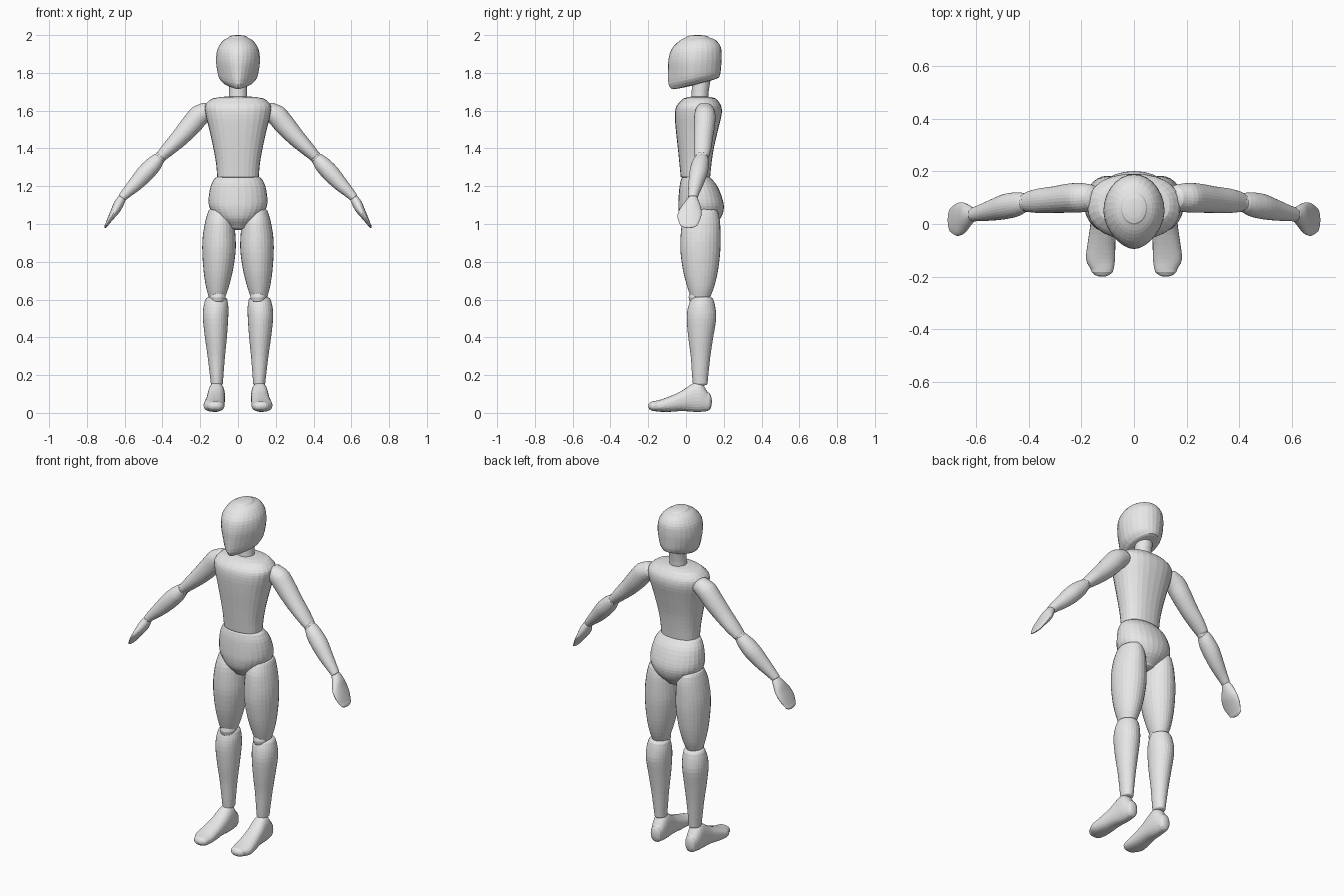
import bpy, bmesh, math
from mathutils import Vector

SEG = 28    # sides around each part
SUB = 3     # steps between profile rings

gray = bpy.data.materials.new("light_gray")
gray.diffuse_color = (0.8, 0.8, 0.8, 1)

X, Y, Z = Vector((1, 0, 0)), Vector((0, 1, 0)), Vector((0, 0, 1))


def spline(a, b, c, d, t):
    return 0.5 * (2 * b + (c - a) * t + (2 * a - 5 * b + 4 * c - d) * t * t
                  + (3 * b - a - 3 * c + d) * t ** 3)


def loft(name, rings, u=X, v=Y, caps=(0.01, 0.01), power=2.0, mirror=False):
    """Skin rings (x, y, z, radius u, radius v, slope, front narrowing) with domed ends."""
    rings = [list(r) + [0.0] * (7 - len(r)) for r in rings]
    w = u.cross(v).normalized()
    if (Vector(rings[-1][:3]) - Vector(rings[0][:3])).dot(w) < 0:
        w = -w
    path = []
    n = len(rings)
    for i in range(n - 1):
        q = [rings[max(0, min(n - 1, i + k))] for k in (-1, 0, 1, 2)]
        for s in range(SUB):
            path.append([spline(*col, s / SUB) for col in zip(*q)])
    path.append(rings[-1])

    def dome(r, height, sign):
        out = []
        for a in (25, 50, 70, 84):
            c, s = math.cos(math.radians(a)), math.sin(math.radians(a))
            p = Vector(r[:3]) + w * (sign * height * s)
            out.append([*p, r[3] * c, r[4] * c, r[5], r[6]])
        return out

    path = dome(path[0], caps[0], -1)[::-1] + path + dome(path[-1], caps[1], 1)
    bm = bmesh.new()
    loops = []
    for x, y, z, ru, rv, slope, egg in path:
        loop = []
        for k in range(SEG):
            a = 2 * math.pi * k / SEG
            c, s = math.cos(a), math.sin(a)
            pu = math.copysign(abs(c) ** (2 / power), c) * ru
            pv = math.copysign(abs(s) ** (2 / power), s) * rv
            pu *= 1 - egg * max(0, -s) ** 1.5
            loop.append(bm.verts.new(Vector((x, y, z)) + u * pu + v * pv + w * (slope * pv)))
        loops.append(loop)
    for l0, l1 in zip(loops, loops[1:]):
        for k in range(SEG):
            j = (k + 1) % SEG
            bm.faces.new((l0[k], l0[j], l1[j], l1[k]))
    bm.faces.new(loops[0][::-1])
    bm.faces.new(loops[-1])
    bmesh.ops.recalc_face_normals(bm, faces=bm.faces)
    me = bpy.data.meshes.new(name)
    bm.to_mesh(me)
    bm.free()
    me.materials.append(gray)
    ob = bpy.data.objects.new(name, me)
    bpy.context.collection.objects.link(ob)
    if mirror:
        ob.modifiers.new("mirror", 'MIRROR').use_mirror_merge = False
    return ob


def ball(name, centre, radii):
    """Joint ball, mirrored to both sides."""
    x, y, z = centre
    rx, ry, rz = radii
    loft(name, [(x, y, z - rz * 0.05, rx, ry), (x, y, z + rz * 0.05, rx, ry)],
         caps=(rz * 0.95, rz * 0.95), mirror=True)


# Head, with sloping jaw and narrow chin
loft("head", [(0, .05, 1.745, .075, .125, .25, .6), (0, .045, 1.772, .1, .138, .22, .5),
              (0, .046, 1.83, .113, .141, .12, .3), (0, .048, 1.88, .116, .141, .07, .15),
              (0, .053, 1.93, .107, .131, .05, .05), (0, .06, 1.97, .08, .098, .03, 0),
              (0, .06, 1.988, .05, .062)], caps=(.008, .012))
loft("neck", [(0, .072, 1.64, .05, .046), (0, .075, 1.7, .047, .045), (0, .083, 1.78, .048, .05)])

# Torso and pelvis
loft("torso", [(0, .05, 1.25, .11, .078), (0, .05, 1.32, .116, .085), (0, .052, 1.4, .13, .095),
               (0, .058, 1.5, .152, .112), (0, .065, 1.58, .172, .124), (0, .068, 1.625, .175, .118),
               (0, .072, 1.655, .15, .095)], caps=(.008, .022), power=2.3)
loft("pelvis", [(0, .055, 1.24, .125, .08), (0, .066, 1.2, .145, .1), (0, .077, 1.13, .156, .117),
                (0, .08, 1.08, .148, .12), (0, .077, 1.03, .11, .106), (0, .072, .99, .06, .07)],
     caps=(.02, .022), power=2.1)

# Legs
loft("thigh", [(.1, .085, 1.06, .06, .085), (.098, .08, 1.01, .076, .1), (.1, .077, .93, .087, .106),
               (.101, .076, .85, .088, .105), (.105, .077, .75, .077, .092),
               (.109, .078, .67, .061, .072), (.111, .077, .62, .046, .054)],
     caps=(.03, .025), mirror=True)
ball("knee", (.108, .064, .612), (.043, .05, .045))
loft("shin", [(.115, .085, .6, .058, .06), (.117, .083, .56, .066, .072), (.119, .082, .5, .067, .078),
              (.117, .078, .4, .058, .066), (.115, .077, .3, .046, .052), (.113, .075, .2, .036, .043),
              (.112, .075, .155, .032, .039)], caps=(.02, .012), mirror=True)
loft("foot", [(.113, .115, .06, .034, .05), (.114, .08, .082, .043, .076),
              (.115, .04, .082, .046, .076), (.119, -.02, .064, .049, .054),
              (.124, -.08, .048, .053, .042), (.127, -.135, .038, .055, .032),
              (.121, -.17, .036, .044, .026)],
     u=X, v=Z, caps=(.022, .03), power=2.3, mirror=True)

# Arms, hanging outward at about 45 degrees
D = Vector((.71, 0, .71))
loft("upper_arm", [(.165, .1, 1.6, .05, .05), (.205, .1, 1.575, .056, .056),
                   (.25, .098, 1.522, .055, .055), (.31, .092, 1.455, .047, .05),
                   (.365, .088, 1.4, .038, .046), (.405, .084, 1.36, .03, .038)],
     u=D, caps=(.03, .02), mirror=True)
ball("elbow", (.412, .082, 1.352), (.03, .034, .032))
loft("forearm", [(.42, .08, 1.345, .033, .038), (.447, .074, 1.315, .043, .046),
                 (.49, .066, 1.27, .046, .048), (.54, .053, 1.215, .039, .04),
                 (.585, .042, 1.17, .029, .031), (.612, .036, 1.142, .023, .026)],
     u=D, caps=(.015, .01), mirror=True)

# Flat mitten hands
loft("hand", [(.615, .036, 1.135, .022, .027), (.632, .03, 1.105, .026, .044),
              (.65, .022, 1.07, .023, .06), (.672, .017, 1.035, .016, .062),
              (.693, .015, 1.0, .009, .048)],
     u=Vector((.865, 0, .5)), caps=(.012, .024), mirror=True)
